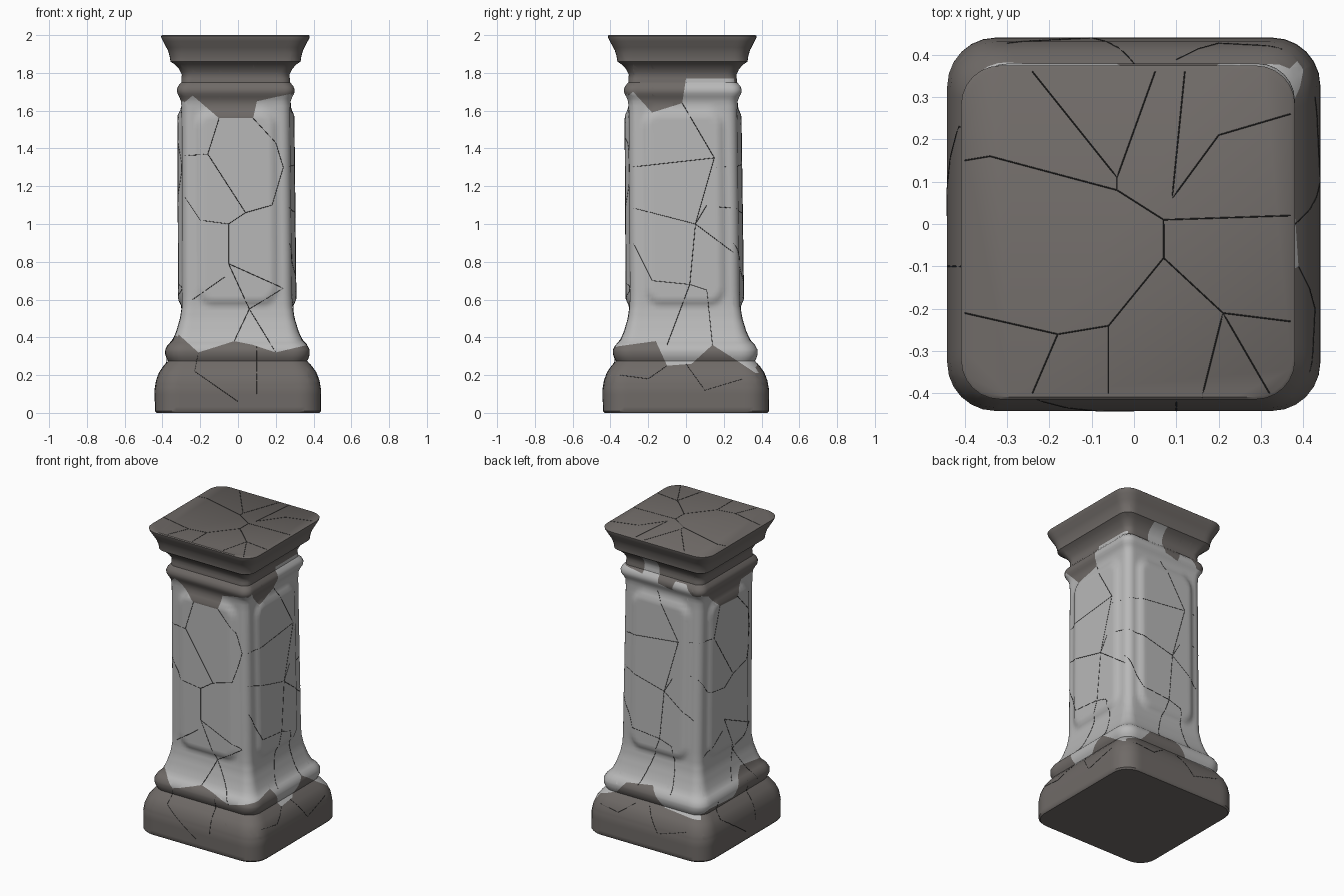
import bpy, bmesh, math
from mathutils import Vector
from mathutils.bvhtree import BVHTree

cube = bpy.data.objects.get("Cube")
if cube:
    bpy.data.objects.remove(cube, do_unlink=True)


def make_material(name, color):
    mat = bpy.data.materials.new(name)
    mat.use_nodes = True
    mat.diffuse_color = (*color, 1)
    mat.node_tree.nodes["Principled BSDF"].inputs["Base Color"].default_value = (*color, 1)
    return mat


PALE = make_material("pale stone", (0.48, 0.48, 0.48))
DARK = make_material("dark stone", (0.16, 0.145, 0.136))
CRACK = make_material("crack shadow", (0.03, 0.03, 0.03))

UP = Vector((0, 0, 1))
COLUMNS, CORNER = 28, 6

# Each side: outward normal and the axis its patches and cracks run along
SIDES = {
    "front": (Vector((0, -1, 0)), Vector((1, 0, 0))),
    "right": (Vector((1, 0, 0)), Vector((0, 1, 0))),
    "back": (Vector((0, 1, 0)), Vector((1, 0, 0))),
    "left": (Vector((-1, 0, 0)), Vector((0, 1, 0))),
}

# Edge of the dark stone above the pedestal, as (across, height)
LOW = {
    "front": [(-.36, .4), (-.32, .42), (-.21, .32), (-.02, .38), (.08, .36), (.2, .32), (.37, .36)],
    "right": [(-.38, .35), (-.16, .38), (-.1, .25), (.03, .26), (.14, .36), (.25, .29), (.37, .21)],
    "back": [(-.4, .25), (-.1, .27), (0, .38), (.18, .36), (.25, .28), (.4, .23)],
    "left": [(-.36, .4), (-.1, .43), (0, .34), (.05, .29), (.3, .31), (.4, .25)],
}
# Edge of the dark stone below the capital
HIGH = {
    "front": [(-.3, 1.63), (-.24, 1.68), (-.1, 1.56), (.08, 1.56), (.1, 1.65), (.28, 1.69)],
    "right": [(-.33, 1.66), (-.28, 1.7), (-.18, 1.59), (-.02, 1.64), (0, 1.77), (.3, 1.77)],
    "back": [(-.25, 1.68), (-.2, 1.74), (-.12, 1.74), (-.1, 1.68), (0, 1.7),
             (.01, 1.86), (.11, 1.86), (.12, 1.73), (.3, 1.75)],
    "left": [(-.3, 1.65), (-.15, 1.64), (-.08, 1.55), (.1, 1.56), (.2, 1.66), (.3, 1.7)],
}


def line_height(line, u):
    """Height of a polyline at u, held level past its ends."""
    if u <= line[0][0]:
        return line[0][1]
    for (u0, z0), (u1, z1) in zip(line, line[1:]):
        if u <= u1:
            return z0 + (z1 - z0) * (u - u0) / (u1 - u0)
    return line[-1][1]


def centre(z):
    """The pillar leans very slightly toward the top."""
    return Vector((-.007 * z, -.01 * z, z))


def panel_raise(u, z):
    """Height of the soft, round-cornered panel standing out of the shaft."""
    radius = .1
    du = max(abs(u) - .225 + radius, 0)
    dz = max(abs(z - 1.09) - .53 + radius, 0)
    t = min(max((radius - math.hypot(du, dz)) / .045, 0), 1)
    return .021 * t * t * (3 - 2 * t)


def ring_points(z, half, panels):
    """Square outline with rounded corners, counterclockwise."""
    radius = .05 + .45 * max(half - .3, 0)
    flat = half - radius
    points = []
    for k in range(4):
        a = k * math.pi / 2
        n = Vector((math.cos(a), math.sin(a), 0))
        t = Vector((-n.y, n.x, 0))
        for i in range(COLUMNS + 1):
            u = flat * (2 * i / COLUMNS - 1)
            out = half + (panel_raise(u, z) if panels else 0)
            points.append(centre(z) + n * out + t * u)
        for i in range(1, CORNER):
            b = i * math.pi / 2 / CORNER
            points.append(centre(z) + n * (flat + radius * math.cos(b))
                          + t * (flat + radius * math.sin(b)))
    return points


def side_faces(bm, n, t, zmin, zmax, umin=-9, umax=9):
    found = []
    for f in bm.faces:
        c = f.calc_center_median()
        d = c - centre(c.z)
        if (d.dot(n) > abs(d.dot(t)) and zmin < c.z < zmax
                and umin < c.dot(t) < umax and abs(f.normal.z) < .999):
            found.append(f)
    return found


def bisect(bm, faces, point, normal):
    geom = set(faces)
    for f in faces:
        geom.update(f.edges)
        geom.update(f.verts)
    if faces:
        bmesh.ops.bisect_plane(bm, geom=list(geom), dist=1e-5, plane_co=point, plane_no=normal)
        bm.normal_update()


def cut_patch(bm, side, line, zmin, zmax):
    """Cut the faces of one side along a jagged patch edge."""
    n, t = SIDES[side]
    for u, z in line:
        bisect(bm, side_faces(bm, n, t, zmin, zmax), t * u, t)
    line = [(-.6, line[0][1])] + line + [(.6, line[-1][1])]
    for (u0, z0), (u1, z1) in zip(line, line[1:]):
        along = t * (u1 - u0) + UP * (z1 - z0)
        faces = side_faces(bm, n, t, zmin, zmax, u0, u1)
        bisect(bm, faces, t * u0 + UP * z0, along.cross(n).normalized())


def finish(obj):
    bpy.ops.object.select_all(action='DESELECT')
    obj.select_set(True)
    bpy.context.view_layer.objects.active = obj
    bpy.ops.object.shade_smooth_by_angle(angle=math.radians(40))


surfaces = []


def build_part(name, profile, panels=False):
    # Stack of rings following the (height, half width) profile
    rows = [profile[0]]
    for (z0, h0), (z1, h1) in zip(profile, profile[1:]):
        steps = max(1, math.ceil((z1 - z0) / .025))
        rows += [(z0 + (z1 - z0) * i / steps, h0 + (h1 - h0) * i / steps)
                 for i in range(1, steps + 1)]
    bm = bmesh.new()
    rings = [[bm.verts.new(p) for p in ring_points(z, h, panels)] for z, h in rows]
    for low, high in zip(rings, rings[1:]):
        for i in range(len(low)):
            j = (i + 1) % len(low)
            bm.faces.new((low[i], low[j], high[j], high[i]))
    bm.faces.new(rings[0][::-1])
    bm.faces.new(rings[-1])
    bm.normal_update()
    surfaces.append(BVHTree.FromBMesh(bm))

    # Two-coloured stone, split along the patch edges
    for side in SIDES:
        cut_patch(bm, side, LOW[side], .15, .6)
        cut_patch(bm, side, HIGH[side], 1.5, 1.9)
    for side, (n, t) in SIDES.items():
        for f in side_faces(bm, n, t, -1, 3):
            c = f.calc_center_median()
            u = c.dot(t)
            f.material_index = int(c.z < line_height(LOW[side], u)
                                   or c.z > line_height(HIGH[side], u))
    for f in bm.faces:
        if abs(f.normal.z) > .999:
            f.material_index = 1
    mesh = bpy.data.meshes.new(name)
    bm.to_mesh(mesh)
    bm.free()
    mesh.materials.append(PALE)
    mesh.materials.append(DARK)
    obj = bpy.data.objects.new(name, mesh)
    bpy.context.collection.objects.link(obj)
    finish(obj)


build_part("pedestal", [(0, .432), (.01, .44), (.12, .44), (.17, .432), (.215, .415),
                        (.25, .39), (.275, .368)])
build_part("shaft", [(.275, .368), (.29, .376), (.31, .382), (.335, .382), (.36, .368),
                     (.385, .343), (.43, .323), (.5, .302), (.56, .293), (.62, .291),
                     (1.6, .287), (1.65, .29), (1.675, .3), (1.69, .309), (1.71, .312),
                     (1.73, .305), (1.75, .288)], panels=True)
build_part("capital", [(1.75, .288), (1.79, .285), (1.82, .299), (1.845, .322), (1.86, .345),
                       (1.865, .345), (1.89, .349), (1.92, .358), (1.95, .374),
                       (1.985, .392), (1.995, .394), (2, .388)])

# Hairline cracks, as (across, height) paths
FRONT_CRACKS = [
    [(-.1, 1.56), (-.16, 1.37), (.04, 1.06), (-.05, 1), (-.05, .79), (.06, .55), (-.02, .38)],
    [(.08, 1.56), (.2, 1.43), (.24, 1.3), (.18, 1.1), (.04, 1.06)],
    [(-.3, 1.36), (-.16, 1.37)],
    [(-.28, 1.14), (-.2, 1.02), (-.05, 1)],
    [(-.05, .79), (.24, .66), (.06, .55), (.2, .32)],
    [(-.07, .72), (-.24, .6)],
    [(-.21, .32), (-.23, .22), (0, .06)],
    [(.1, .35), (.1, .1)],
]
RIGHT_CRACKS = [
    [(-.02, 1.64), (.15, 1.35), (.05, 1), (.02, .68), (-.1, .36)],
    [(-.3, 1.3), (.15, 1.35)],
    [(-.3, 1.09), (.05, 1), (.11, 1.1)],
    [(-.28, .9), (-.18, .7), (.02, .68), (.11, .65), (.14, .36)],
    [(.05, 1), (.25, .85)],
    [(-.1, .25), (-.2, .18), (-.35, .2)],
    [(0, .26), (.1, .12), (.3, .18)],
]
TOP_CRACKS = [
    [(-.4, .15), (-.34, .16), (-.04, .08), (.07, .01), (.07, -.08), (-.06, -.24),
     (-.18, -.26), (-.4, -.21)],
    [(-.24, .36), (-.04, .11), (.05, .36)],
    [(-.04, .11), (-.04, .08)],
    [(.07, .01), (.37, .02)],
    [(.12, .36), (.09, .06), (.2, .21), (.37, .26)],
    [(.07, -.08), (.21, -.21), (.37, -.23)],
    [(.16, -.41), (.21, -.21), (.32, -.4)],
    [(-.06, -.24), (-.06, -.4)],
    [(-.18, -.26), (-.24, -.4)],
]


def build_cracks(name, paths, n, t, up, flip=1):
    curve = bpy.data.curves.new(name, 'CURVE')
    curve.dimensions = '3D'
    curve.bevel_depth = .0015
    curve.bevel_resolution = 0
    curve.materials.append(CRACK)
    for path in paths:
        points = []
        for a, b in zip(path, path[1:]):
            a, b = Vector(a), Vector(b)
            steps = max(2, int((b - a).length / .02))
            for i in range(steps + 1):
                p = a.lerp(b, i / steps)
                start = t * p.x * flip + up * p.y + n * 3
                hits = [s.ray_cast(start, -n) for s in surfaces]
                hits = [h for h in hits if h[0]]
                if hits:
                    points.append(min(hits, key=lambda h: h[3])[0])
        spline = curve.splines.new('POLY')
        spline.points.add(len(points) - 1)
        for sp, p in zip(spline.points, points):
            sp.co = (*p, 1)
    bpy.context.collection.objects.link(bpy.data.objects.new(name, curve))


build_cracks("front_cracks", FRONT_CRACKS, *SIDES["front"], UP)
build_cracks("right_cracks", RIGHT_CRACKS, *SIDES["right"], UP)
build_cracks("back_cracks", RIGHT_CRACKS, *SIDES["back"], UP, -1)
build_cracks("left_cracks", FRONT_CRACKS, *SIDES["left"], UP, -1)
build_cracks("top_cracks", TOP_CRACKS, UP, Vector((1, 0, 0)), Vector((0, 1, 0)))
